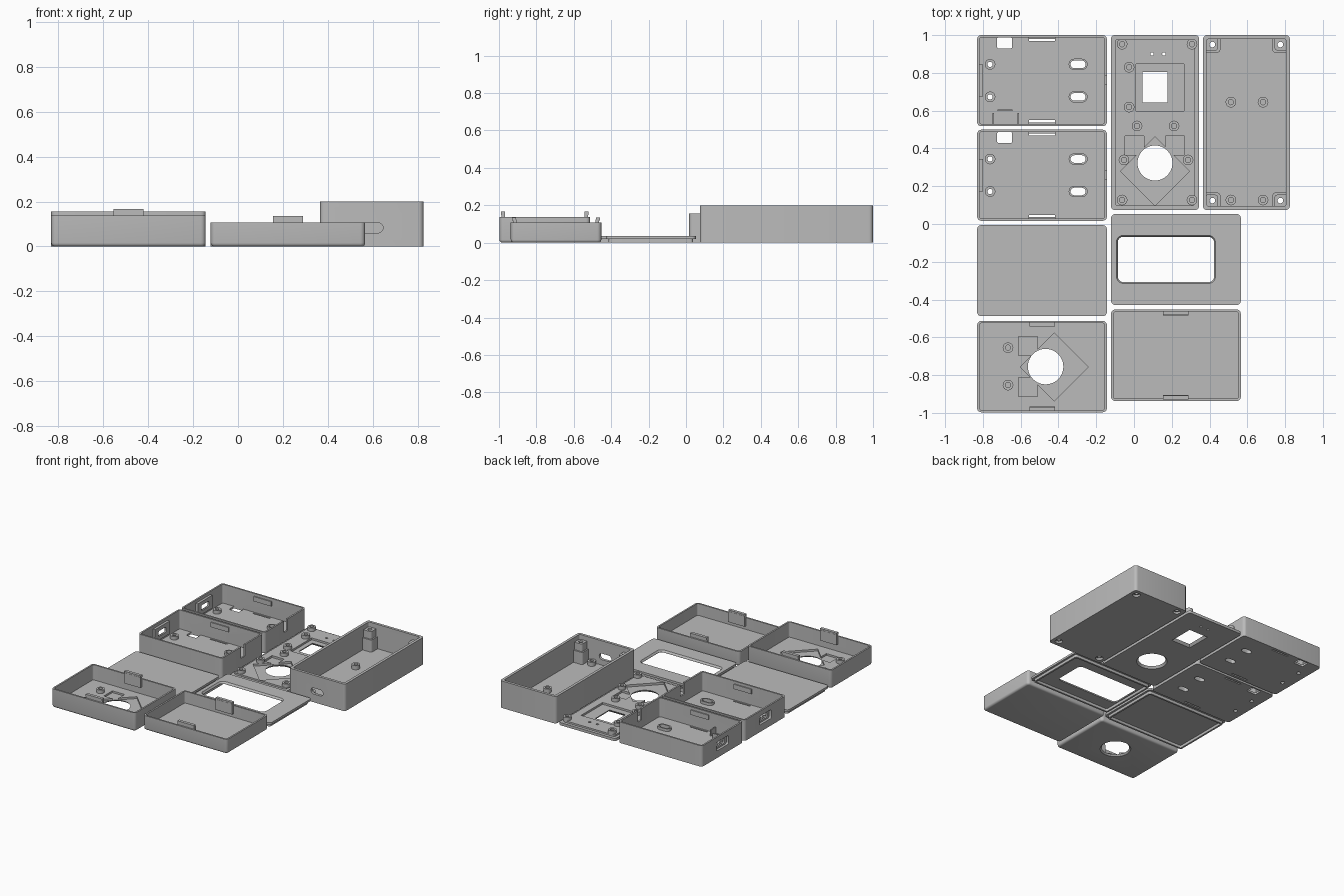
import bpy, bmesh, math
from mathutils import Vector

if "Cube" in bpy.data.objects:
    bpy.data.objects.remove(bpy.data.objects["Cube"])

grey = bpy.data.materials.new("plain grey")
grey.diffuse_color = (0.5, 0.5, 0.5, 1)
grey.use_nodes = True
grey.node_tree.nodes["Principled BSDF"].inputs["Base Color"].default_value = grey.diffuse_color


# ---- outlines ----
def rrect(cx, cy, w, h, r=0.0, seg=5):
    if r <= 0:
        return [(cx + sx * w / 2, cy + sy * h / 2) for sx, sy in ((1, 1), (-1, 1), (-1, -1), (1, -1))]
    pts = []
    for i, (sx, sy) in enumerate(((1, 1), (-1, 1), (-1, -1), (1, -1))):
        for k in range(seg + 1):
            a = (i + k / seg) * math.pi / 2
            pts.append((cx + sx * (w / 2 - r) + r * math.cos(a), cy + sy * (h / 2 - r) + r * math.sin(a)))
    return pts


def circle(cx, cy, r, n=24):
    return [(cx + r * math.cos(2 * math.pi * k / n), cy + r * math.sin(2 * math.pi * k / n)) for k in range(n)]


def diamond(cx, cy, r):
    return circle(cx, cy, r, 4)


# ---- solids ----
def loft(name, layers, axis='z'):
    place = {'z': lambda u, v, w: (u, v, w), 'x': lambda u, v, w: (w, u, v), 'y': lambda u, v, w: (u, w, v)}[axis]
    bm = bmesh.new()
    rings = [[bm.verts.new(place(u, v, w)) for u, v in pts] for pts, w in layers]
    n = len(rings[0])
    for a, b in zip(rings, rings[1:]):
        for i in range(n):
            bm.faces.new((a[i], a[(i + 1) % n], b[(i + 1) % n], b[i]))
    bm.faces.new(rings[0])
    bm.faces.new(rings[-1])
    bmesh.ops.recalc_face_normals(bm, faces=bm.faces)
    me = bpy.data.meshes.new(name)
    bm.to_mesh(me)
    bm.free()
    ob = bpy.data.objects.new(name, me)
    me.materials.append(grey)
    bpy.context.collection.objects.link(ob)
    return ob


def combine(ob, op, layers, axis='z'):
    tool = loft("tool", layers, axis)
    m = ob.modifiers.new("b", 'BOOLEAN')
    m.operation, m.solver, m.object = op, 'EXACT', tool
    bpy.context.view_layer.objects.active = ob
    bpy.ops.object.modifier_apply(modifier=m.name)
    bpy.data.objects.remove(tool)


def cut(ob, pts, a, b, axis='z', pts2=None):
    combine(ob, 'DIFFERENCE', [(pts, a), (pts2 or pts, b)], axis)


def add(ob, pts, a, b, axis='z'):
    combine(ob, 'UNION', [(pts, a), (pts, b)], axis)


def finish(ob):
    for o in bpy.context.selected_objects:
        o.select_set(False)
    ob.select_set(True)
    bpy.context.view_layer.objects.active = ob
    bpy.ops.object.shade_smooth_by_angle(angle=math.radians(25))


def tray(name, cx, cy, w, h, top, floor, wall, fillet=0.0):
    layers = [(rrect(cx, cy, w, h, 0.022), 0.0), (rrect(cx, cy, w, h, 0.022), top)]
    if fillet:
        curve = []
        for k in range(5):
            a = k * math.pi / 8
            d = fillet * (1 - math.sin(a))
            curve.append((rrect(cx, cy, w - 2 * d, h - 2 * d, 0.022 - d), fillet * (1 - math.cos(a))))
        layers = curve + layers[1:]
    ob = loft(name, layers)
    cut(ob, rrect(cx, cy, w - 2 * wall, h - 2 * wall, 0.012), floor, top + 0.1)
    return ob


def standoff(ob, x, y, floor, height=0.025, through=False):
    add(ob, circle(x, y, 0.028), floor - 0.005, floor + height)
    cut(ob, circle(x, y, 0.014, 16), -0.1 if through else floor, floor + height + 0.1)


def stick_mount(ob, hole, dia, squares, top, depth):
    # shallow pockets and flared round opening
    z = top - depth
    cut(ob, diamond(*dia), z, top + 0.08)
    for s in squares:
        cut(ob, rrect(*s, 0.1, 0.1), z + 0.001, top + 0.08)
    cut(ob, circle(*hole, 0.106, 40), -0.001, top, pts2=circle(*hole, 0.08, 40))
    cut(ob, circle(*hole, 0.08, 40), -0.01, top + 0.01)


def clip_pair(ob, x, cy, h, top):
    # upright snap tabs with an outward hook
    for s in (1, -1):
        y = cy + s * (h / 2 - 0.021)
        add(ob, rrect(x, y, 0.135, 0.019), top - 0.06, top + 0.018)
        add(ob, rrect(x, y + s * 0.003, 0.135, 0.022), top + 0.012, top + 0.029)


LX, W, H = -0.487, 0.687, 0.482

# ---- two deep cases ----
for name, cy, ribs in (("rear_case", 0.759, True), ("middle_case", 0.258, False)):
    fl, top = 0.015, 0.155
    ob = tray(name, LX, cy, W, H, top, fl, 0.012)
    x0, x1 = LX - W / 2, LX + W / 2
    # port: inner pad, outer recess, window
    add(ob, rrect(cy, 0.085, 0.17, 0.095), x0 + 0.005, x0 + 0.03, 'x')
    cut(ob, rrect(cy, 0.085, 0.14, 0.065, 0.012), x0 - 0.01, x0 + 0.018, 'x')
    cut(ob, rrect(cy, 0.085, 0.09, 0.04, 0.012), x0 - 0.02, x0 + 0.1, 'x')
    # cable slot in the opposite wall
    cut(ob, rrect(cy + 0.004, 0.13, 0.045, 0.12), x1 - 0.03, x1 + 0.03, 'x')
    for s in (1, -1):
        y = cy + s * 0.086
        standoff(ob, -0.762, y, fl, through=True)
        add(ob, rrect(-0.296, y, 0.1, 0.06, 0.0299), fl - 0.005, fl + 0.02)
        cut(ob, rrect(-0.296, y, 0.08, 0.04, 0.0199), -0.05, 0.1)
        # catch ledge and the release slit beneath it
        add(ob, rrect(LX, cy + s * (H / 2 - 0.014), 0.145, 0.012), 0.1, 0.135)
        cut(ob, rrect(LX, cy + s * (H / 2 - 0.026), 0.14, 0.011), -0.05, 0.05)
    # switch opening in the floor
    cut(ob, rrect(-0.685, cy + 0.2, 0.08, 0.058, 0.008), -0.05, 0.05)
    if ribs:
        for x in (-0.745, -0.612):
            add(ob, rrect(x, cy - 0.202, 0.008, 0.062), fl - 0.005, 0.06)
        add(ob, rrect(-0.682, cy - 0.157, 0.08, 0.009), fl - 0.005, 0.05)
    finish(ob)

# ---- front trays ----
ob = tray("stick_tray", LX, -0.755, W, 0.484, 0.137, 0.025, 0.012, 0.016)
for y in (-0.655, -0.853):
    standoff(ob, -0.667, y, 0.025)
stick_mount(ob, (-0.468, -0.755), (-0.423, -0.757, 0.18),
            ((-0.561, -0.646), (-0.561, -0.862)), 0.025, 0.014)
clip_pair(ob, LX, -0.755, 0.484, 0.137)
finish(ob)

RX = 0.222
ob = tray("plain_tray", RX, -0.695, W, 0.484, 0.107, 0.02, 0.012, 0.016)
clip_pair(ob, RX, -0.695, 0.484, 0.107)
finish(ob)


# ---- thin lids with a rim on the underside ----
def lid(name, cx, cy):
    ob = loft(name, [(rrect(cx, cy, W, H, 0.022), 0.02), (rrect(cx, cy, W, H, 0.022), 0.036)])
    add(ob, rrect(cx, cy, W - 0.03, H - 0.03, 0.016), 0.0, 0.025)
    cut(ob, rrect(cx, cy, W - 0.056, H - 0.056, 0.01), -0.05, 0.02)
    return ob


finish(lid("plain_lid", LX, -0.247))
ob = lid("window_lid", RX, -0.188)
cut(ob, rrect(0.169, -0.1875, 0.51, 0.24, 0.03), -0.01, 0.05)
cut(ob, rrect(0.169, -0.1875, 0.506, 0.236, 0.028), 0.022, 0.037, pts2=rrect(0.169, -0.1875, 0.526, 0.256, 0.038))
finish(ob)

# ---- control panel ----
px, py, pw, ph = 0.111, 0.537, 0.466, 0.926
ob = loft("control_panel", [(rrect(px, py, pw, ph, 0.02), 0.0), (rrect(px, py, pw, ph, 0.02), 0.02)])
add(ob, rrect(px, py, pw - 0.044, ph - 0.044, 0.012), 0.01, 0.032)
for x, y in ((-0.063, 0.952), (0.307, 0.952), (-0.026, 0.83), (-0.026, 0.619), (0.016, 0.519),
             (0.212, 0.519), (-0.053, 0.339), (0.286, 0.339), (-0.063, 0.127), (0.307, 0.127)):
    standoff(ob, x, y, 0.032)
stick_mount(ob, (px, 0.323), (px, 0.28, 0.183), ((0.003, 0.415), (0.217, 0.415)), 0.032, 0.016)
cut(ob, rrect(0.138, 0.722, 0.255, 0.25), 0.018, 0.1)
cut(ob, rrect(0.111, 0.725, 0.16, 0.19), -0.001, 0.02, pts2=rrect(0.111, 0.725, 0.128, 0.158))
cut(ob, rrect(0.111, 0.725, 0.128, 0.158), -0.01, 0.1)
for x in (0.095, 0.158):
    cut(ob, circle(x, 0.9, 0.009, 12), -0.05, 0.1)
finish(ob)

# ---- tall enclosure ----
ex, ey, ew, eh, ef = 0.595, 0.537, 0.46, 0.926, 0.02
ob = tray("tall_enclosure", ex, ey, ew, eh, 0.2, ef, 0.02)
for sx in (1, -1):
    for sy in (1, -1):
        # stepped corner post reaching into the walls
        x, y = ex + sx * 0.18, ey + sy * 0.413
        for r, z in ((0.042, 0.11), (0.031, 0.165)):
            lo, hi = -r, 0.043
            add(ob, rrect(x + sx * (lo + hi) / 2, y + sy * (lo + hi) / 2, hi - lo, hi - lo, 0.015), ef - 0.005, z)
        cut(ob, circle(x, y, 0.015, 16), -0.05, 0.3)
        cut(ob, circle(x, y, 0.026), -0.01, 0.015)
for x in (0.513, 0.683):
    for y in (0.645, 0.127):
        standoff(ob, x, y, ef, 0.03)
cut(ob, rrect(0.595, 0.083, 0.1, 0.045, 0.0224), 0.0, 0.11, 'y')
finish(ob)
